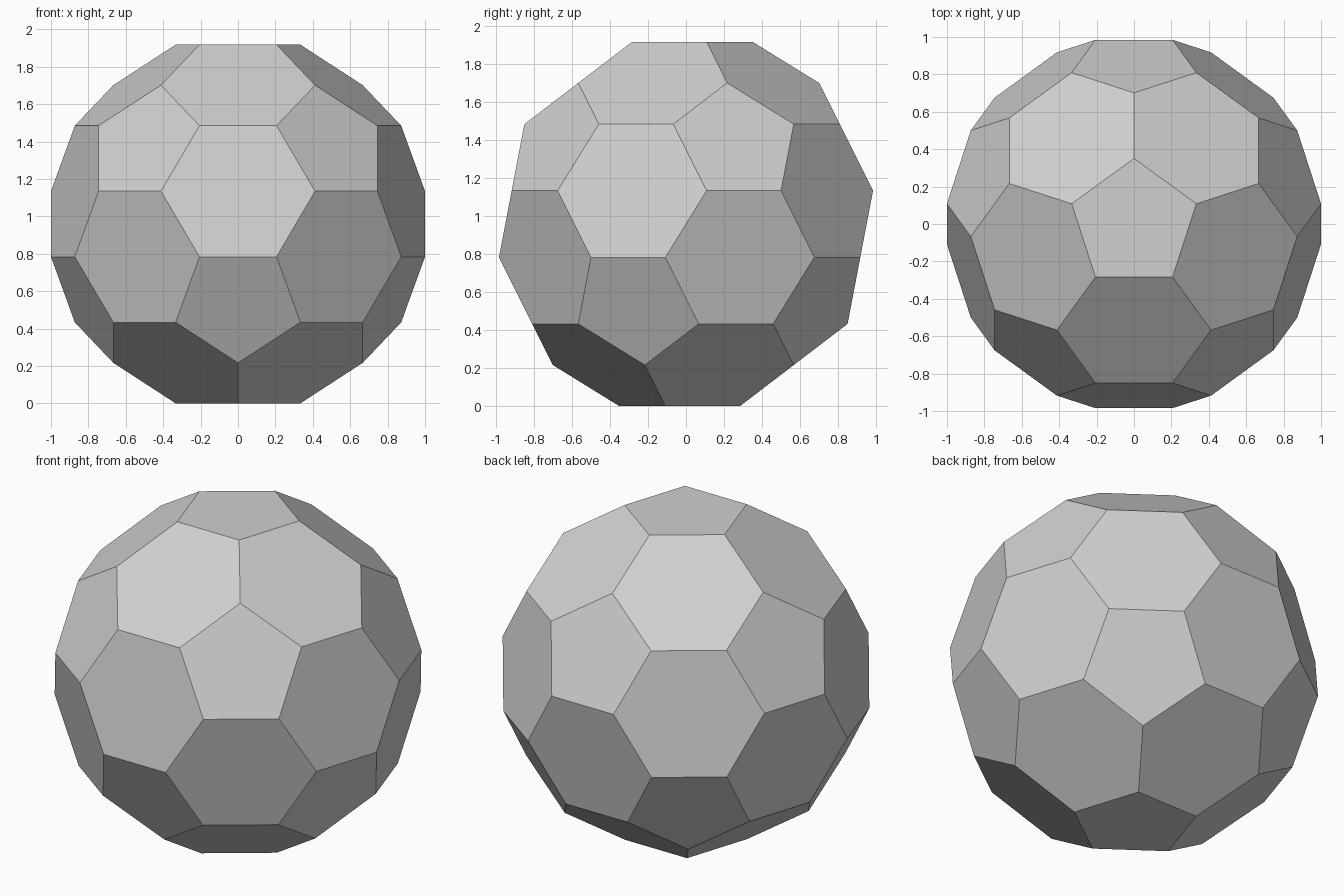
import bpy
import bmesh
from math import sin, cos, pi, atan
from itertools import permutations
from mathutils import Vector

default_cube = bpy.data.objects.get("Cube")
if default_cube:
    bpy.data.objects.remove(default_cube, do_unlink=True)


def ring(start, latitude):
    """Five unit vectors evenly spaced around the z axis."""
    return [Vector((cos(start + k * 2 * pi / 5) * cos(latitude),
                    sin(start + k * 2 * pi / 5) * cos(latitude),
                    sin(latitude))) for k in range(5)]


# Icosahedron corners, standing on a corner
latitude = atan(0.5)
up = Vector((0, 0, 1))
corners = [up, -up] + ring(pi / 2, latitude) + ring(-pi / 2, -latitude)

# Cut each corner off a third of the way along its edges
points = [a.lerp(b, 1 / 3) for a, b in permutations(corners, 2) if a.dot(b) > 0.4]
scale = 1 / max(p.x for p in points)
base = min(p.z for p in points)

# Wrap the points in flat pentagons and hexagons
bm = bmesh.new()
for p in points:
    bm.verts.new((p - up * base) * scale)
bmesh.ops.convex_hull(bm, input=bm.verts[:])
bmesh.ops.dissolve_limit(bm, angle_limit=0.05, verts=bm.verts[:], edges=bm.edges[:])
bmesh.ops.recalc_face_normals(bm, faces=bm.faces[:])
mesh = bpy.data.meshes.new("faceted_ball")
bm.to_mesh(mesh)
bm.free()

# Plain grey material
grey = bpy.data.materials.new("light_grey")
grey.use_nodes = True
colour = (0.63, 0.63, 0.63, 1)
grey.diffuse_color = colour
grey.node_tree.nodes["Principled BSDF"].inputs["Base Color"].default_value = colour
mesh.materials.append(grey)

ball = bpy.data.objects.new("faceted_ball", mesh)
bpy.context.collection.objects.link(ball)
